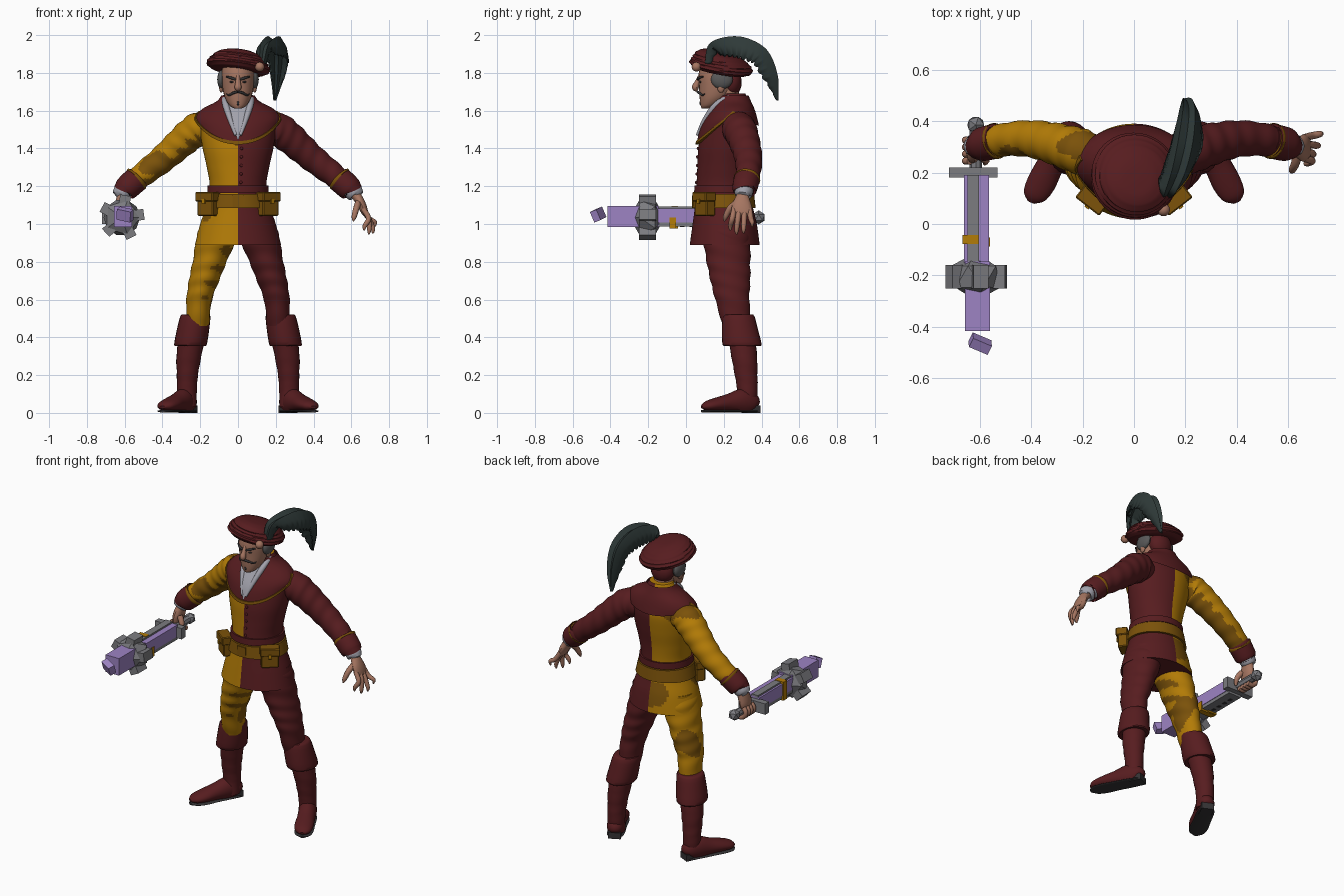
import bpy, bmesh
from math import sin, cos, pi, sqrt, radians
from mathutils import Vector, Matrix, Euler

if "Cube" in bpy.data.objects:
    bpy.data.objects.remove(bpy.data.objects["Cube"])
bpy.ops.object.select_all(action="DESELECT")

def material(name, *rgb):
    m = bpy.data.materials.new(name)
    m.use_nodes = True
    m.diffuse_color = (*rgb, 1)
    m.node_tree.nodes["Principled BSDF"].inputs["Base Color"].default_value = (*rgb, 1)
    return m
RED = material("dark red cloth", .095, .012, .014)
GOLD = material("gold cloth", .45, .2, .002)
BROWN = material("dark gold leather", .2, .085, .003)
SKIN = material("skin", .38, .18, .12)
STEEL = material("steel grey", .2, .2, .215)
PURPLE = material("purple crystal", .34, .23, .55)
PLUME = material("dark green feather", .028, .042, .04)
SHIRT = material("pale grey linen", .36, .36, .41)
COAL = material("charcoal", .035, .033, .035)
HAIR = material("grey hair", .1, .1, .1)

def finish(name, bm, mats, smooth):
    me = bpy.data.meshes.new(name)
    bm.to_mesh(me)
    bm.free()
    for m in mats:
        me.materials.append(m)
    ob = bpy.data.objects.new(name, me)
    bpy.context.collection.objects.link(ob)
    ob.select_set(smooth)
    return ob
def skin(name, verts, faces, mats, rule=None):
    bm = bmesh.new()
    vs = [bm.verts.new(v) for v in verts]
    for f in faces:
        bm.faces.new([vs[i] for i in f])
    bmesh.ops.recalc_face_normals(bm, faces=bm.faces)
    bm.normal_update()
    for f in bm.faces:
        f.material_index = rule(f.calc_center_median(), f.normal) if rule else 0
    return finish(name, bm, mats, True)
def spline(rows, t):
    """Smooth interpolation through rows, t from 0 to len(rows) - 1."""
    i = min(int(t), len(rows) - 2)
    f = t - i
    around = (rows[min(max(k, 0), len(rows) - 1)] for k in range(i - 1, i + 3))
    return [b + .5 * f * (c - a + f * (2*a - 5*b + 4*c - d + f * (3*(b - c) + d - a))) for a, b, c, d in zip(*around)]
def tangent(pts, k):
    return (Vector(pts[min(k + 1, len(pts) - 1)][:3]) - Vector(pts[max(k - 1, 0)][:3])).normalized()
def grid_faces(n, seg, closed=True):
    return [(i*seg + j, i*seg + (j+1) % seg, (i+1)*seg + (j+1) % seg, (i+1)*seg + j)
            for i in range(n - 1) for j in range(seg if closed else seg - 1)]
def loft(name, rows, mats, rule=None, seg=24, sub=4, ref=None, wrinkle=0, floor=-1):
    """Skin of ellipses (x, y, z, a, b): level rings, or across the path when ref is given."""
    pts = [spline(rows, k / sub) for k in range((len(rows) - 1) * sub + 1)]
    verts = []
    for k, p in enumerate(pts):
        u, v = Vector((1, 0, 0)), Vector((0, 1, 0))
        if ref:
            t = tangent(pts, k)
            u = (Vector(ref) - t * t.dot(Vector(ref))).normalized()
            v = t.cross(u)
        for a in (2 * pi * j / seg for j in range(seg)):
            w = 1 + wrinkle * sin(k * 7.6 / sub + 2 * sin(a))
            q = Vector(p[:3]) + u * p[3] * w * cos(a) + v * p[4] * w * sin(a)
            verts.append((q.x, q.y, max(q.z, floor)))
    caps = [tuple(range(seg)), tuple(range(len(verts) - seg, len(verts)))]
    return skin(name, verts, grid_faces(len(pts), seg) + caps, mats, rule)
def tube(name, pts, mat, ref=(0, 1, 0), seg=10):
    return loft(name, [(*p, p[3]) for p in pts], [mat], seg=seg, ref=ref)
def solid(name, op, mat, loc, scale=(1, 1, 1), rot=(0, 0, 0), smooth=False, **settings):
    bm = bmesh.new()
    op(bm, **settings)
    bm.transform(Matrix.LocRotScale(Vector(loc), Euler(rot), Vector(scale)))
    return finish(name, bm, [mat], smooth)
def box(name, mat, loc, scale, rot=(0, 0, 0)):
    return solid(name, bmesh.ops.create_cube, mat, loc, scale, rot, size=1)
def ball(name, mat, loc, scale):
    solid(name, bmesh.ops.create_uvsphere, mat, loc, scale, smooth=True, u_segments=16, v_segments=10, radius=1)
def worn(c, n):
    return 1 if n.z < -.4 or sin(9*c.x + 14*c.z) + sin(25*c.y - 8*c.z) > 1 else 0

# Coat, split into a gold and a red half
coat = [(0, .205, .89, .228, .185), (0, .205, 1, .2, .17), (0, .2, 1.1, .167, .152), (0, .2, 1.2, .15, .145),
        (0, .205, 1.3, .165, .145), (0, .215, 1.4, .187, .15), (0, .23, 1.5, .203, .145), (0, .24, 1.56, .215, .125),
        (0, .25, 1.61, .175, .1), (0, .25, 1.65, .1, .082), (0, .25, 1.69, .072, .065)]
loft("coat", coat, [GOLD, BROWN, RED], lambda c, n: 2 if c.x > 0 else worn(c, n), seg=80, sub=8)
levels = [spline(coat, k / 40) for k in range(40 * (len(coat) - 1) + 1)]
turn = [2 * pi * j / 64 for j in range(64)]
def coat_at(z):
    return min(levels, key=lambda p: abs(p[2] - z))
def on_coat(a, z, off):
    _, cy, _, rx, ry = coat_at(z)
    return ((rx + off) * cos(a), cy + (ry + off) * sin(a), z)
def band(name, mat, low, high, off, around=turn):
    edges = ((low, 0), (low, off), (high, off), (high, 0))
    skin(name, [on_coat(a, z(a), o) for z, o in edges for a in around], grid_faces(4, len(around), around is turn), [mat])

# Wide yoke collar trimmed in front, belt, sash and buttons
def edge(a):
    return 1.59 - .16 * max(0, -sin(a)) - .07 * max(0, sin(a))
yoke = [on_coat(a, edge(a) + (1.68 - edge(a)) * i / 10, .012) for i in range(11) for a in turn]
skin("yoke_collar", yoke, grid_faces(11, 64), [RED])
band("collar_trim", BROWN, lambda a: edge(a) - .009, lambda a: edge(a) + .009, .018, turn[30:] + turn[:3])
band("belt", BROWN, lambda a: 1.085, lambda a: 1.16, .014)
band("sash", RED, lambda a: 1.165, lambda a: 1.205, .01)
box("belt_buckle", BROWN, (0, .04, 1.12), (.06, .015, .06))
for i in range(5):
    ball("coat_button", RED, on_coat(.1 - pi/2, 1.22 + .045 * i, .003), (.008, .006, .008))

# Linen shirt front in the neck opening
shirt = []
for i in range(9):
    _, cy, z, rx, ry = coat_at(1.45 + .21 * i / 8)
    for x in ((j / 4 - 1) * (.004 + .064 * i / 8) for j in range(9)):
        shirt.append((x, cy - (ry + .02) * sqrt(max(.05, 1 - (x / (rx + .02)) ** 2)), z))
skin("shirt_front", shirt, grid_faces(9, 9, False), [SHIRT])

# Mirrored clothes: collar, pouches, legs, boots and sleeves
for s, side in ((-1, "right_"), (1, "left_")):
    cloth, rule = ([RED], None) if s > 0 else ([GOLD, BROWN], worn)
    def flip(*rows):
        return [(s * r[0], *r[1:]) for r in rows]
    tube(side + "shirt_collar", flip((.012, .06, 1.47, .008), (.04, .1, 1.55, .014), (.065, .16, 1.63, .018), (.07, .23, 1.67, .016)), SHIRT)
    for name, mat, d, z, size in (("pouch", BROWN, 0, 1.095, (.105, .06, .105)), ("pouch_flap", BROWN, .006, 1.145, (.118, .07, .05)),
                                  ("pouch_clasp", GOLD, .043, 1.12, (.02, .008, .025))):
        p = box(side + name, mat, (s * (.157 + d * .6), .1 - d * .8, z), size, (0, 0, s * radians(38)))
        p.modifiers.new("soft edges", "BEVEL").width = .1 * min(size)
    loft(side + "trouser", flip((.215, .27, .46, .06, .075), (.205, .245, .6, .068, .09), (.18, .235, .7, .08, .105), (.15, .225, .8, .09, .115),
         (.115, .215, .92, .105, .125), (.1, .21, 1, .1, .12)), cloth, rule, seg=40, sub=10, wrinkle=.025)
    loft(side + "boot", flip((.27, .32, .03, .05, .05), (.27, .325, .12, .052, .054), (.268, .318, .2, .056, .06),
         (.26, .308, .3, .066, .068), (.24, .29, .42, .072, .072)), [RED], wrinkle=.02)
    loft(side + "boot_cuff", flip((.25, .3, .355, .07, .08), (.252, .297, .36, .086, .103), (.24, .287, .43, .086, .097),
         (.226, .278, .51, .08, .085), (.224, .276, .522, .066, .07)), [RED], sub=3)
    foot = flip((.25, .37, .035, .015, .02), (.258, .355, .05, .05, .045), (.285, .305, .06, .07, .053), (.325, .23, .052, .05, .053),
                (.36, .16, .044, .036, .056), (.388, .11, .036, .025, .045), (.4, .085, .03, .008, .015))
    loft(side + "foot", foot, [RED], ref=(0, 0, 1), floor=.012)
    loft(side + "sole", [(x, y, .009, .007, b) for x, y, _, _, b in foot], [COAL], ref=(0, 0, 1), floor=0)
    box(side + "boot_heel", COAL, (s * .264, .345, .02), (.075, .075, .04), (0, 0, s * .45))
    sleeve = flip((.13, .265, 1.5, .07), (.2, .28, 1.505, .088), (.26, .298, 1.467, .085), (.33, .318, 1.405, .078),
                  (.41, .332, 1.335, .071), (.5, .328, 1.265, .064), (.56, .316, 1.212, .056))
    loft(side + "sleeve", [(*p, p[3]) for p in sleeve], cloth, rule, seg=36, sub=8, ref=(0, 1, 0), wrinkle=.03)
    tube(side + "sleeve_cuff", flip((.53, .324, 1.245, .055), (.535, .323, 1.24, .068), (.595, .309, 1.185, .065), (.6, .308, 1.18, .05)), RED, seg=20)
    tube(side + "cuff_trim", flip((.532, .324, 1.243, .06), (.535, .323, 1.24, .07), (.541, .322, 1.235, .07), (.544, .321, 1.232, .06)), BROWN, seg=20)
    tube(side + "shirt_cuff", flip((.58, .313, 1.2, .048), (.622, .303, 1.16, .047), (.626, .302, 1.155, .03)), SHIRT, seg=20)

# Open left hand
loft("left_palm", [(.605, .308, 1.175, .03, .028), (.63, .3, 1.145, .035, .026), (.655, .295, 1.1, .052, .024),
                   (.672, .298, 1.06, .05, .018), (.678, .298, 1.045, .03, .01)], [SKIN], ref=(0, 1, 0), seg=14)
for root, x, y, z in ((.255, .668, .235, .965), (.282, .692, .268, .945), (.31, .712, .305, .95), (.336, .722, .35, .985)):
    tube("left_finger", [(.662, root, 1.08, .014), (.692, (y + root) / 2, 1.03, .0145), (x + .003, y, z + .025, .012), (x, y, z, .004)], SKIN)
tube("left_thumb", [(.64, .28, 1.12, .018), (.627, .235, 1.085, .017), (.615, .21, 1.04, .014), (.61, .203, 1.015, .004)], SKIN)
# Right hand gripping the weapon
MX, MZ = -.615, 1.035
loft("right_palm", [(-.6, .308, 1.175, .032, .028), (-.615, .3, 1.14, .042, .028), (-.625, .288, 1.09, .052, .028),
                    (-.63, .283, 1.05, .045, .022)], [SKIN], ref=(0, 1, 0), seg=14)
for i in range(4):
    tube("right_finger", [(MX + .04 * cos(a), .245 + i * .027, MZ + .037 * sin(a), .0145) for a in (2.2, 2.9, 3.6, 4.4, 5.2)], SKIN)
tube("right_thumb", [(-.6, .265, 1.1, .018), (-.577, .25, 1.06, .016), (-.58, .235, 1.02, .008)], SKIN)

# Mace: handle, studded head, crystal shaft between steel rails
solid("mace_handle", bmesh.ops.create_cone, STEEL, (MX, .29, MZ), rot=(pi/2, 0, 0), segments=8, radius1=.024, radius2=.024, depth=.22, cap_ends=True)
solid("mace_pommel", bmesh.ops.create_icosphere, STEEL, (MX, .385, MZ), subdivisions=1, radius=.037)
solid("mace_head", bmesh.ops.create_icosphere, STEEL, (MX, -.205, MZ), (1.06, 1.06, .92), (pi/2, 0, 0), subdivisions=1, radius=.102)
for a in (radians(10 + 72 * i) for i in range(5)):
    box("mace_stud", STEEL, (MX + .09 * sin(a), -.205, MZ + .09 * cos(a)), (.058, .09, .056), (0, a, 0))
box("mace_guard", STEEL, (-.625, .2, MZ), (.19, .04, .07))
box("mace_band", GOLD, (-.636, -.06, 1.036), (.062, .035, .12))
box("mace_clamp", GOLD, (-.61, -.07, 1.005), (.102, .035, .06))
box("crystal_shaft_rear", PURPLE, (-.612, .02, 1.045), (.096, .34, .075))
box("crystal_shaft_front", PURPLE, (-.608, -.28, 1.04), (.096, .27, .11))
box("crystal_tip", PURPLE, (-.598, -.465, 1.05), (.08, .04, .06), (.35, .2, -.4))
box("upper_rail", STEEL, (-.625, .02, 1.083), (.045, .34, .02))
box("lower_rail", STEEL, (-.612, .02, .999), (.09, .34, .026))
for i in range(4):
    box("rail_hole", COAL, (-.625, .13 - i * .05, .986), (.018, .022, .006))

# Head and face
tube("neck", [(0, .25, 1.6, .062), (0, .225, 1.67, .06), (0, .2, 1.76, .065)], SKIN, seg=20)
loft("head", [(0, .105, 1.612, .02, .022), (0, .123, 1.628, .045, .046), (0, .15, 1.67, .07, .078), (0, .165, 1.73, .084, .096),
              (0, .17, 1.79, .088, .104), (0, .17, 1.85, .08, .09)], [SKIN])
tube("nose", [(0, .075, 1.785, .01), (0, .06, 1.75, .014), (0, .05, 1.722, .019), (0, .062, 1.708, .008)], SKIN)
for s in (-1, 1):
    tube("eyebrow", [(s*.012, .064, 1.765, .006), (s*.035, .068, 1.773, .007), (s*.062, .09, 1.78, .004)], COAL, (0, 0, 1))
    tube("moustache", [(s*.002, .062, 1.7, .006), (s*.025, .07, 1.694, .007), (s*.048, .088, 1.682, .005), (s*.062, .1, 1.69, .002)], COAL, (0, 0, 1))
    ball("eye", COAL, (s*.033, .076, 1.752), (.013, .006, .005))
    ball("side_hair", HAIR, (s*.086, .19, 1.765), (.024, .058, .05))
    ball("ear", SKIN, (s*.088, .185, 1.725), (.012, .02, .03))
ball("chin_tuft", COAL, (0, .079, 1.64), (.007, .008, .012))
ball("back_hair", RED, (0, .24, 1.75), (.075, .055, .075))

# Floppy tilted beret with a bead
puff = [(0, .09, -.03), (0, .14, -.03), (0, .168, -.01), (0, .162, .014), (-.008, .145, .034), (-.018, .12, .056), (-.028, .07, .074), (-.03, .01, .078)]
beret = loft("beret", [(0, y, z, r, r) for y, r, z in puff], [RED], seg=40, wrinkle=.02)
beret.matrix_world = Matrix.LocRotScale(Vector((.002, .186, 1.838)), Euler((-.17, .14, 0)), None)
ball("hat_bead", SKIN, (.115, .055, 1.832), (.025, .025, .025))

# Curled double plume, folded across its width with ragged edges
quill = [(.125, .1, 1.85, .025, .03), (.14, .12, 1.95, .045, .07), (.175, .21, 1.99, .06, .1), (.2, .32, 1.985, .064, .11),
         (.213, .43, 1.92, .055, .1), (.21, .485, 1.79, .037, .08), (.195, .49, 1.655, .008, .012)]
path, vanes = [spline(quill, k / 8) for k in range(49)], []
for k, p in enumerate(path):
    inward = tangent(path, k).cross(Vector((1, 0, 0))).normalized()
    for u, d in ((-1, 1.05 if k % 3 else .9), (-.85, .4), (-.45, 0), (0, .2), (.45, 0), (.85, .4), (1, 1.05 if k % 3 else .9)):
        vanes.append(Vector(p[:3]) + Vector((u * p[3], 0, 0)) + inward * d * p[4])
plume = skin("hat_plume", vanes, grid_faces(len(path), 7, False), [PLUME])
plume.modifiers.new("thickness", "SOLIDIFY").thickness = .008

# Smooth shading with crisp edges kept
bpy.context.view_layer.objects.active = plume
bpy.ops.object.shade_smooth_by_angle(angle=radians(40))
